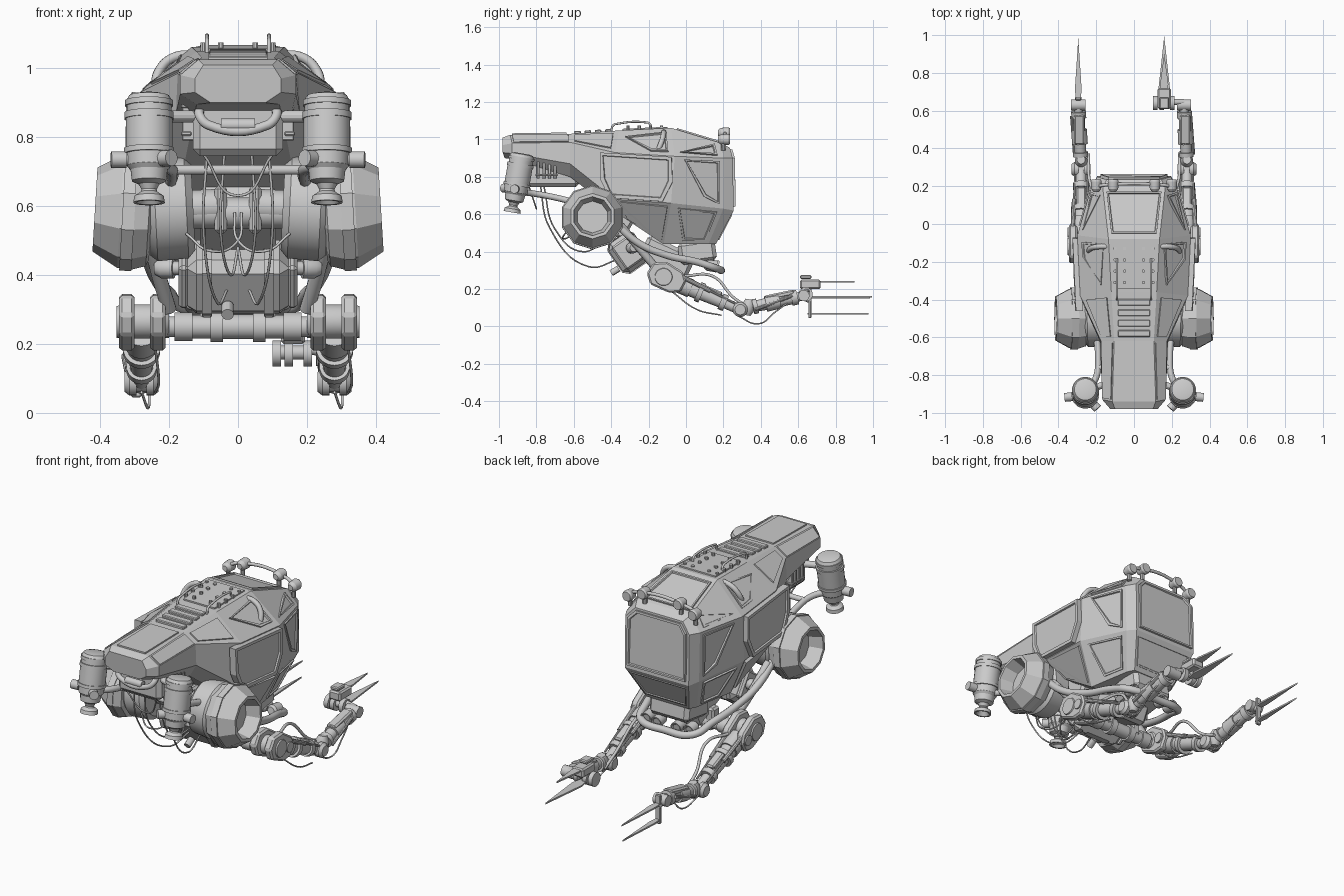
import bpy, bmesh, math
from mathutils import Vector as V, Matrix

smooth = []

def finish(name, bm, mir=False, soft=False):
    bmesh.ops.recalc_face_normals(bm, faces=bm.faces[:])
    me = bpy.data.meshes.new(name)
    bm.to_mesh(me)
    bm.free()
    ob = bpy.data.objects.new(name, me)
    bpy.context.collection.objects.link(ob)
    if mir:
        ob.modifiers.new("mirror", 'MIRROR').use_mirror_merge = False
    if soft:
        smooth.append(ob)
    return ob

def rod(name, a, b, prof, n=20, mir=False, soft=True):
    """Turned shape from a to b; prof is a radius or a list of (fraction, radius)."""
    a, b = V(a), V(b)
    if not isinstance(prof, list):
        prof = [(0, prof), (1, prof)]
    rot = (b - a).to_track_quat('Z', 'Y')
    bm, rings = bmesh.new(), []
    for t, r in prof:
        c = a.lerp(b, t)
        rings.append([bm.verts.new(c + rot @ V((r * math.cos(q), r * math.sin(q), 0)))
                      for q in [(k + .5) * math.tau / n for k in range(n)]])
    for p, q in zip(rings, rings[1:]):
        for k in range(n):
            bm.faces.new((p[k], p[(k + 1) % n], q[(k + 1) % n], q[k]))
    bm.faces.new(rings[0])
    bm.faces.new(rings[-1])
    return finish(name, bm, mir, soft)

def tube(name, pts, r, mir=False):
    for s in ((1, -1) if mir else (1,)):
        cu = bpy.data.curves.new(name, 'CURVE')
        cu.dimensions, cu.bevel_depth, cu.bevel_resolution, cu.resolution_u = '3D', r, 3, 8
        cu.use_fill_caps = True
        sp = cu.splines.new('BEZIER')
        sp.bezier_points.add(len(pts) - 1)
        for bp, p in zip(sp.bezier_points, pts):
            bp.co = (p[0] * s, p[1], p[2])
            bp.handle_left_type = bp.handle_right_type = 'AUTO'
        bpy.context.collection.objects.link(bpy.data.objects.new(name, cu))

def box(name, loc, size, tilt=0, bev=.008, mir=False):
    bm = bmesh.new()
    bmesh.ops.create_cube(bm, size=1, matrix=Matrix.Translation(loc) @ Matrix.Rotation(math.radians(tilt), 4, 'X')
                          @ Matrix.Diagonal((*size, 1)))
    bmesh.ops.bevel(bm, geom=bm.edges[:], offset=bev, segments=1, affect='EDGES')
    return finish(name, bm, mir)

def plate(name, pts, vec, mir=False, bev=0, rim=0):
    """Polygon extruded along vec, optionally bevelled or with a recessed centre."""
    bm = bmesh.new()
    lo = [bm.verts.new(p) for p in pts]
    hi = [bm.verts.new(V(p) + V(vec)) for p in pts]
    bm.faces.new(lo)
    top = bm.faces.new(hi)
    for k in range(len(lo)):
        j = (k + 1) % len(lo)
        bm.faces.new((lo[k], lo[j], hi[j], hi[k]))
    if rim:
        bmesh.ops.recalc_face_normals(bm, faces=bm.faces[:])
        bmesh.ops.inset_region(bm, faces=[top], thickness=rim)
        bmesh.ops.inset_region(bm, faces=[top], thickness=.004, depth=-.008)
    if bev:
        bmesh.ops.bevel(bm, geom=bm.edges[:], offset=bev, segments=1, affect='EDGES')
    return finish(name, bm, mir)

# Hull: loft of half sections (top, shoulder, lower side, bottom) from nose to windscreen
S = [[(.10, -.98, 1.01), (.125, -.98, .97), (.125, -.98, .93), (.08, -.97, .90)],
     [(.115, -.94, 1.025), (.168, -.93, .98), (.168, -.93, .925), (.12, -.93, .895)],
     [(.105, -.62, 1.03), (.175, -.62, .985), (.18, -.62, .87), (.14, -.62, .80)],
     [(.12, -.36, 1.048), (.285, -.38, .93), (.29, -.38, .68), (.18, -.36, .60)],
     [(.135, -.08, 1.062), (.30, -.06, .91), (.30, -.08, .66), (.19, -.12, .44)],
     [(.165, .19, .98), (.225, .20, .90), (.22, .20, .63), (.15, .12, .44)],
     [(.145, .235, .955), (.195, .25, .90), (.195, .255, .62), (.13, .16, .44)]]
bm = bmesh.new()
R = [[bm.verts.new(p) for p in s] + [bm.verts.new((-x, y, z)) for x, y, z in s[::-1]] for s in S]
for p, q in zip(R, R[1:]):
    for k in range(8):
        bm.faces.new((p[k], p[(k + 1) % 8], q[(k + 1) % 8], q[k]))
bm.faces.new(R[0])
bm.faces.new([R[-1][k] for k in (0, 1, 2, 5, 6, 7)])
bm.faces.new([R[-1][k] for k in (2, 3, 4, 5)])
finish("hull", bm)

# Raised hull panels placed on patches of the loft
def panel(name, pts, h=.008, rim=0, mir=True):
    pts = [V(p) for p in pts]
    c = sum(pts, V()) / len(pts)
    n = V()
    for p, q in zip(pts, pts[1:] + pts[:1]):
        n += (p - c).cross(q - c)
    n.normalize()
    if n.dot(c - V((0, c.y * .8, .75))) < 0:
        n = -n
    plate(name, [p - n * .012 for p in pts], n * (h + .012), mir, 0, rim)

def on(k, i, uv):
    a, b, c, d = [V(p) for p in (S[k][i], S[k + 1][i], S[k][i + 1], S[k + 1][i + 1])]
    return [a.lerp(b, u).lerp(c.lerp(d, u), v) for u, v in uv]

panel("side_fairing", on(3, 1, [(-.25, .02), (.95, .02), (1, .55), (.85, .98), (-.1, .98), (-.25, .6)]), .026, .022)
panel("side_window", on(4, 1, [(.2, .06), (.92, .06), (.92, .92), (.62, .8)]), .008, .014)
panel("lower_side_panel", on(4, 2, [(.15, .1), (.9, .1), (.9, .9), (.4, .9)]), .008, .014)
panel("belly_panel", on(3, 2, [(.1, .08), (.95, .08), (.95, .9), (.2, .9)]), .01)
panel("shoulder_panel_rear", on(4, 0, [(.12, .85), (.85, .2), (.88, .85)]), .007, .016)
panel("shoulder_panel_mid", on(3, 0, [(.15, .3), (.9, .15), (.9, .85), (.6, .85)]), .007, .014)
panel("shoulder_panel_front", on(2, 0, [(.1, .2), (.9, .15), (.9, .85), (.1, .8)]), .007)
panel("nose_side_panel", on(1, 0, [(.03, .1), (.97, .1), (.97, .95), (.03, .95)]), .006)
g = [(.135, .236, .945), (.178, .249, .90), (.178, .254, .64)]
m = lambda ps: ps + [(-x, y, z) for x, y, z in ps[::-1]]
panel("windscreen", m(g), .012, .014, False)
panel("lower_windscreen", m([(.175, .24, .60), (.125, .17, .465)]), .008, .01, False)
panel("roof_hatch", m([(.12, -.05, 1.053), (.145, .17, .987)]), .008, .012, False)
panel("spine_plate", m([(.085, -.93, 1.025), (.085, -.64, 1.029)]), .008, 0, False)
panel("spine_rear_plate", m([(.095, -.34, 1.049), (.11, -.1, 1.06)]), .008, 0, False)
for k in range(4):
    box("spine_slat", (0, -.58 + k * .055, 1.037 + k * .003), (.17, .035, .018), 2, .004)
for k in range(4):
    for x in (.05, .1):
        rod("roof_bolt", (x, -.31 + k * .06, 1.05), (x, -.31 + k * .06, 1.074), .009, 8, True)

# Roof handles and lamp bar
tube("roof_handle", [(.09, -.40, 1.04), (.09, -.39, 1.075), (.09, -.36, 1.085), (.09, -.22, 1.092), (.09, -.195, 1.085), (.09, -.185, 1.05)], .006, True)
tube("lamp_bar", [(.205, .2, .97), (.2, .2, 1.0), (.12, .21, 1.035), (-.12, .21, 1.035), (-.2, .2, 1.0), (-.205, .2, .97)], .009)
for x, z in ((.2, 1.0), (.11, 1.035)):
    rod("roof_lamp", (x, .17, z), (x, .235, z), [(0, .015), (.25, .027), (.85, .03), (1, .025)], 14, True)
    rod("lamp_post", (x, .2, z - .06), (x, .2, z), .012, 10, True)
tube("shoulder_hose", [(.11, -.12, 1.04), (.19, -.12, 1.03), (.23, -.13, .99), (.24, -.15, .94)], .014, True)

# Nose underside: equipment box, cooling slats, front guard
box("nose_equipment", (0, -.72, .83), (.26, .30, .17), 0, .02)
for k in range(4):
    box("cooling_slat", (.143, -.79 + k * .03, .855), (.04, .016, .13), 0, .003, True)
for z in (.81, .89):
    box("cooling_rail", (.15, -.745, z), (.03, .12, .012), 0, .003, True)
tube("front_guard", [(.11, -.86, .89), (.11, -.89, .86), (.085, -.90, .835), (-.085, -.90, .835), (-.11, -.89, .86), (-.11, -.86, .89)], .014)
rod("guard_grip", (-.05, -.90, .835), (.05, -.90, .835), .019)

# Thrusters
rod("thruster", (.258, -.875, .925), (.258, -.93, .61),
    [(0, .04), (.015, .058), (.06, .066), (.06, .07), (.11, .07), (.11, .065), (.17, .065), (.17, .072), (.23, .072), (.23, .068),
     (.5, .068), (.5, .073), (.55, .073), (.55, .066), (.66, .064), (.7, .054), (.8, .05), (.83, .03), (.88, .022), (.9, .024),
     (.94, .043), (1, .046), (1, .036), (.93, .02)], 24, True)
for d in ((.11, -.01, 0), (-.065, -.07, .005)):
    p = V((.258, -.908, .735))
    rod("thruster_stub", p, p + V(d), [(0, .018), (.6, .018), (.6, .024), (1, .024)], 14, True)
rod("thruster_mount", (.25, -.885, .86), (.11, -.83, .86), [(0, .01), (.4, .01), (.4, .018), (1, .018)], 12, True)
tube("thruster_pipe", [(.25, -.89, .72), (.2, -.81, .71), (.19, -.7, .69), (.2, -.58, .66)], .017, True)
rod("nose_cross_pipe", (-.19, -.76, .705), (.19, -.76, .705), .014)

# Side fan pods and inner drums
rod("drum", (.06, -.5, .6), (.26, -.5, .59), [(0, .05), (.35, .05), (.35, .125), (.45, .148), (.9, .152), (1, .135)], 28, True)
rod("fan_pod", (.25, -.5, .58), (.415, -.5, .59), [(0, .135), (.05, .155), (.3, .168), (.55, .165), (1, .122), (1, .105), (.55, .085)], 10, True, False)
rod("fan_pod_band", (.30, -.5, .583), (.335, -.5, .585), .172, 10, True, False)
rod("drum_axle", (-.13, -.5, .58), (.13, -.5, .58), .045)
for x in (-.05, .05):
    box("axle_clamp", (x, -.48, .59), (.035, .14, .14), 0, .01)
box("belly_block", (0, -.36, .60), (.22, .18, .22), -30, .015)

# Belly tank and its caps
box("belly_tank", (0, -.31, .395), (.30, .16, .19), 35, .03)
for x in (-.09, .09):
    box("tank_band", (x, -.31, .395), (.03, .172, .202), 35, .03)
box("tank_end", (.158, -.31, .395), (.03, .12, .15), 35, .01, True)
rod("tank_mount", (.15, -.3, .42), (.24, -.28, .42), [(0, .02), (.4, .02), (.4, .03), (.8, .03), (1, .02)], 14, True)
rod("tank_valve", (-.03, -.36, .31), (-.03, -.4, .285), .018, 12)

# Chin and lower frame
box("chin", (0, .06, .40), (.24, .2, .12), 8, .02)
box("underframe", (0, -.1, .37), (.16, .28, .14), -25, .02)
tube("frame_pipe", [(.28, -.42, .60), (.26, -.26, .45), (.23, -.1, .38), (.2, .06, .345), (.16, .165, .31), (0, .185, .30),
                    (-.16, .165, .31), (-.2, .06, .345), (-.23, -.1, .38), (-.26, -.26, .45), (-.28, -.42, .60)], .02)
tube("frame_strut", [(.26, -.35, .54), (.235, -.25, .42), (.20, -.15, .30)], .022, True)
for x, y in ((.13, .15), (.06, .16)):
    rod("chin_lamp", (x, y - .05, .33), (x, y + .015, .32), [(0, .02), (.2, .03), (1, .032), (1, .026), (.9, .02)], 16, True)

# Shoulder crossbar
w = [(0, .03), (.08, .03), (.08, .042), (.2, .042), (.2, .034), (.32, .034), (.32, .045), (.4, .045), (.4, .036)]
rod("shoulder_bar", (-.22, -.12, .25), (.22, -.12, .25), w + [(1 - t, r) for t, r in w[::-1]], 24)
box("bar_hanger", (.085, -.11, .29), (.05, .06, .1), 0, .01, True)

# Shoulders: chamfered twin plates around a hub
outline = [(-.21, .285), (-.175, .34), (-.10, .345), (-.015, .29), (0, .24), (-.03, .185), (-.09, .18), (-.19, .225)]
for x in (.21, .30):
    plate("shoulder_plate", [(x, y, z) for y, z in outline], (.045, 0, 0), True, .009)
rod("shoulder_hub", (.2, -.12, .265), (.352, -.12, .265), [(0, .04), (.1, .05), (.9, .05), (1, .045)], 20, True)
rod("shoulder_pin", (.2, -.045, .245), (.352, -.045, .245), .028, 16, True)

# Arms (the two wrists differ)
for side, wx in ((1, .265), (-1, .295)):
    sh, el, wr = V((side * .28, -.06, .24)), V((side * .28, .29, .09)), V((side * wx, .63, .165))
    rod("upper_arm", sh, el, [(0, .05), (.25, .05), (.25, .042), (.35, .042), (.35, .054), (.42, .054), (.42, .038), (.7, .034),
                              (.7, .044), (.78, .044), (.78, .028), (1, .028)], 18)
    for dx in (-.045, .045):
        rod("arm_piston", sh + V((dx, .03, .03)), el + V((dx * .7, -.03, .035)), [(0, .012), (.55, .012), (.55, .006), (1, .006)], 10)
    box("upper_arm_guard", sh.lerp(el, .55) + V((0, 0, .035)), (.05, .13, .03), -23, .008)
    rod("elbow", el - V((.05, 0, 0)), el + V((.05, 0, 0)), [(0, .028), (.15, .04), (.35, .04), (.35, .03), (.65, .03), (.65, .04), (.85, .04), (1, .028)], 18)
    rod("elbow_swivel", el + V((0, .035, -.03)), el + V((0, .05, .055)), [(0, .02), (.3, .034), (.7, .034), (1, .022)], 16)
    rod("forearm", el, wr, [(0, .024), (.2, .024), (.2, .04), (.27, .04), (.27, .03), (.4, .032), (.4, .042), (.62, .04), (.62, .032), (.8, .032),
                            (.8, .04), (.9, .04), (.9, .025), (1, .025)], 18)
    box("forearm_guard", el.lerp(wr, .62) + V((0, 0, .03)), (.055, .16, .03), 12, .008)
    rod("forearm_piston", el + V((side * .035, .08, 0)), wr + V((side * .035, -.06, 0)), .009, 10)
    rod("wrist", wr - V((.038, 0, 0)), wr + V((.038, 0, 0)), .03, 16)
    # Hoses sagging along the arm
    tube("arm_hose", [sh + V((-.03 * side, .05, .03)), sh + V((-.06 * side, .2, .03)), el + V((-.04 * side, -.03, .06)), el + V((-.04 * side, .08, .0))], .008)
    tube("arm_cable", [sh + V((.04, -.02, -.05)), (sh + V((.05, .12, -.15))), el + V((.04, -.1, -.03))], .004)
    tube("forearm_cable", [el + V((0, -.02, -.03)), el + V((.02, .1, -.075)), el + V((.02, .19, -.01)), wr + V((.02, -.06, -.02))], .004)

def blade(name, x, z, y0, y1, w):
    plate(name, [(x - w * .6, y0, z), (x - w, y0 + .06, z), (x, y1, z), (x + w, y0 + .06, z), (x + w * .6, y0, z)], (0, 0, .009))

# Right gripper: offset block with rollers and flat blades
rod("wrist_link", (.265, .645, .175), (.19, .645, .19), .016, 14)
box("gripper_block", (.16, .665, .225), (.07, .11, .05), 0, .008)
rod("gripper_axle", (.105, .64, .175), (.215, .64, .175), .02, 14)
for x in (.10, .135, .19):
    rod("gripper_roller", (x, .64, .172), (x + .025, .64, .172), .038, 18)
box("gripper_mount", (.16, .64, .265), (.05, .06, .02), 0, .005)
blade("gripper_blade_top", .16, .235, .68, .90, .022)
blade("gripper_blade_low", .16, .155, .66, .995, .03)

# Left gripper: upright bar with two spikes
rod("gripper_neck", (-.295, .62, .16), (-.295, .67, .14), .018, 14)
box("gripper_bar", (-.295, .662, .125), (.03, .016, .16), 0, .004)
blade("spike_top", -.295, .15, .65, .985, .018)
blade("spike_low", -.295, .063, .65, .975, .016)

# Hanging cables under the nose
tube("hanging_cable", [(.09, -.78, .76), (.1, -.73, .53), (.06, -.52, .32), (.03, -.36, .36)], .004, True)
tube("hanging_cable_inner", [(.04, -.76, .75), (.05, -.70, .52), (.02, -.55, .40), (0, -.42, .48)], .004, True)
tube("drum_cable", [(.15, -.63, .52), (.08, -.66, .47), (0, -.6, .5), (-.01, -.55, .58)], .004, True)
tube("nose_sag_cable", [(-.1, -.84, .75), (0, -.8, .63), (.1, -.84, .75)], .004)

# Smooth shading for turned parts
bpy.ops.object.select_all(action='DESELECT')
for ob in smooth:
    ob.select_set(True)
bpy.context.view_layer.objects.active = smooth[0]
bpy.ops.object.shade_smooth_by_angle(angle=math.radians(30))
